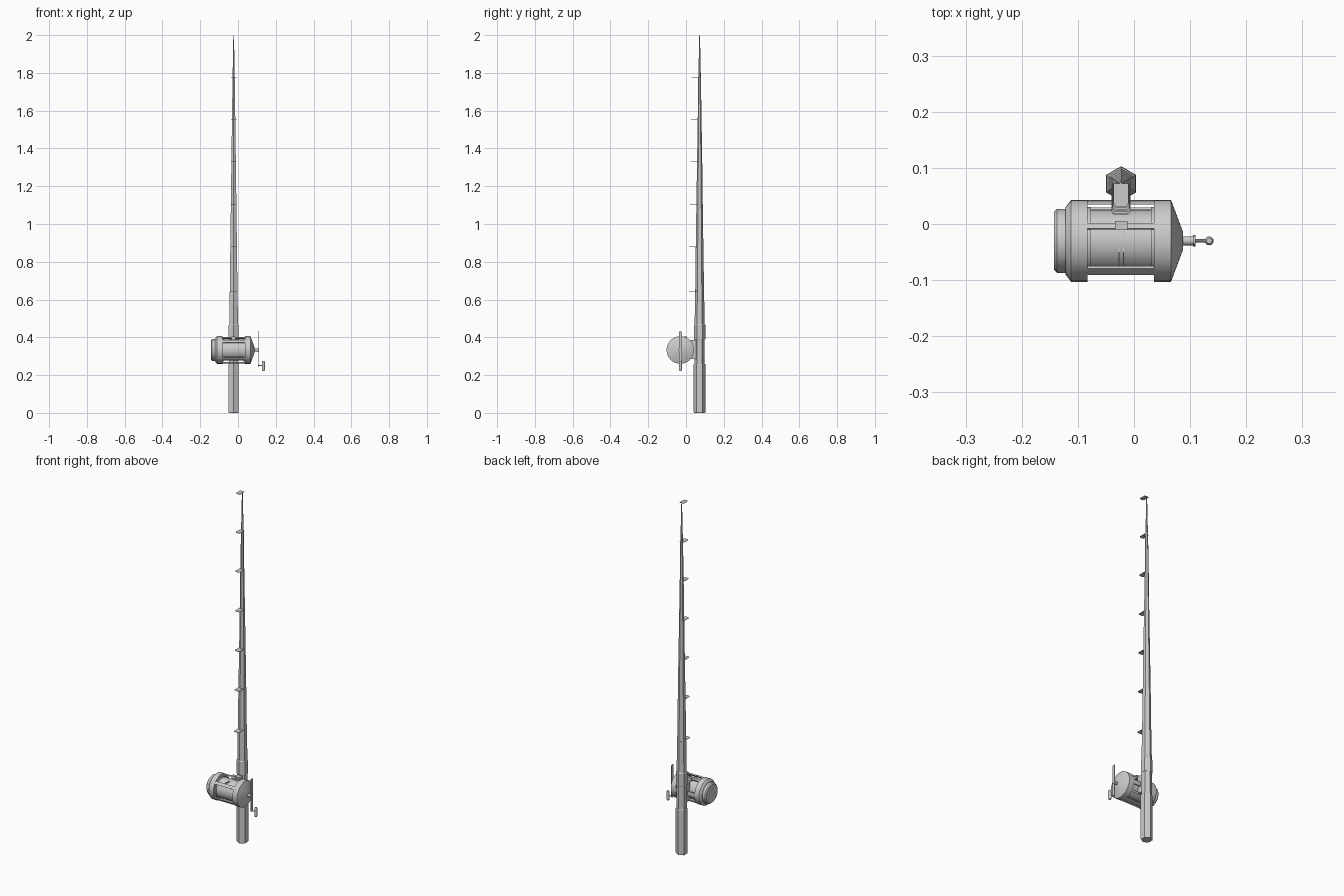
import bpy, bmesh
from math import sin, cos, pi, radians
from mathutils import Matrix

if "Cube" in bpy.data.objects:
    bpy.data.objects.remove(bpy.data.objects["Cube"])

RX, RY = -0.023, 0.072       # rod axis
CY, CZ = -0.030, 0.333       # reel axis (along x)

def finish(name, bm, smooth=False):
    bmesh.ops.recalc_face_normals(bm, faces=bm.faces)
    me = bpy.data.meshes.new(name)
    bm.to_mesh(me)
    bm.free()
    ob = bpy.data.objects.new(name, me)
    bpy.context.collection.objects.link(ob)
    if smooth:
        bpy.ops.object.select_all(action='DESELECT')
        ob.select_set(True)
        bpy.context.view_layer.objects.active = ob
        bpy.ops.object.shade_smooth_by_angle(angle=radians(25))
    return ob

def lathe(name, prof, axis, origin, n, closed=False, smooth=False, phase=0.0):
    """Revolve (position, radius) points about x or z."""
    bm = bmesh.new()
    rings = []
    for p, r in prof:
        ring = []
        for i in range(n):
            a = 2 * pi * i / n + phase
            c, s = r * cos(a), r * sin(a)
            co = (p, c, s) if axis == 'x' else (c, s, p)
            ring.append(bm.verts.new([co[k] + origin[k] for k in range(3)]))
        rings.append(ring)
    pairs = list(zip(rings, rings[1:]))
    if closed:
        pairs.append((rings[-1], rings[0]))
    else:
        bm.faces.new(rings[0])
        bm.faces.new(rings[-1])
    for a, b in pairs:
        for i in range(n):
            j = (i + 1) % n
            bm.faces.new((a[i], a[j], b[j], b[i]))
    return finish(name, bm, smooth)

def box(name, lo, hi):
    bm = bmesh.new()
    mid = [(a + b) / 2 for a, b in zip(lo, hi)]
    size = [b - a for a, b in zip(lo, hi)]
    bmesh.ops.create_cube(bm, size=1, matrix=Matrix.Translation(mid) @ Matrix.Diagonal((*size, 1)))
    return finish(name, bm)

def rod_part(name, prof):
    return lathe(name, prof, 'z', (RX, RY, 0), 6, phase=pi / 6)

def reel_part(name, prof, n=32, dy=0, dz=0, **kw):
    return lathe(name, prof, 'x', (0, CY + dy, CZ + dz), n, smooth=True, **kw)

# Hexagonal grip, reel seat and collar
rod_part("grip", [(0, 0.029), (0.004, 0.031), (0.256, 0.031), (0.26, 0.029)])
rod_part("reel_seat", [(0.255, 0.027), (0.395, 0.027)])
rod_part("collar", [(0.388, 0.028), (0.392, 0.030), (0.465, 0.030), (0.47, 0.027)])

# Telescoping rod sections, each with a flat line guide at its top
joints = [0.465, 0.645, 0.88, 1.105, 1.33, 1.555, 1.777, 1.999]
for i in range(7):
    z0, z1 = joints[i], joints[i + 1]
    r0 = 0.0265 - 0.0033 * i
    r1 = r0 - 0.0027 if i < 6 else 0.002
    rod_part(f"rod_section_{i + 1}", [(z0 - 0.005, r0), (z1, r1)])
    w, tip = 0.017 - 0.0006 * i, 0.016 + 0.0025 * i
    bm = bmesh.new()
    outline = [(-w, RY), (w, RY), (w, tip + 0.006), (w - 0.005, tip),
               (-w + 0.005, tip), (-w, tip + 0.006)]
    f = bm.faces.new([bm.verts.new((RX + x, y, z1 - 0.002)) for x, y in outline])
    ext = bmesh.ops.extrude_face_region(bm, geom=[f])
    bmesh.ops.translate(bm, vec=(0, 0, 0.002),
                        verts=[v for v in ext["geom"] if isinstance(v, bmesh.types.BMVert)])
    finish(f"line_guide_{i + 1}", bm)

# Reel housing: left cap and right cone
reel_part("reel_left_cap", [(-0.143, 0.051), (-0.137, 0.057), (-0.122, 0.057), (-0.122, 0.060),
                            (-0.112, 0.073), (-0.083, 0.073)])
reel_part("reel_right_cap", [(0.036, 0.073), (0.066, 0.073), (0.087, 0.017)])

# Spool inside the cage
reel_part("spool", [(-0.084, 0.060), (-0.077, 0.060), (-0.077, 0.056), (0.030, 0.056),
                    (0.030, 0.060), (0.037, 0.060)])

# Cage bars: curved strips following the housing
def cage_bar(name, centre, width):
    bm = bmesh.new()
    steps = max(1, round(width / 10))
    cols = []
    for i in range(steps + 1):
        a = radians(centre - width / 2 + width * i / steps)
        cols.append([bm.verts.new((x, CY + r * cos(a), CZ + r * sin(a)))
                     for x, r in ((-0.085, 0.066), (-0.085, 0.0725), (0.038, 0.0725), (0.038, 0.066))])
    for a, b in zip(cols, cols[1:]):
        for k in range(4):
            m = (k + 1) % 4
            bm.faces.new((a[k], a[m], b[m], b[k]))
    bm.faces.new(cols[0])
    bm.faces.new(cols[-1])
    finish(name, bm)

for i, (a, w) in enumerate([(0, 20), (68, 8), (140, 14), (220, 14), (270, 30), (320, 10)]):
    cage_bar(f"cage_bar_{i + 1}", a, w)

# Line carriage on the top bar and the line running down to the spool
box("line_carriage", (-0.034, -0.011, 0.385), (-0.012, 0.005, 0.405))
for i, x in enumerate((-0.027, -0.019)):
    box(f"line_strand_{i + 1}", (x - 0.001, -0.076, 0.386), (x + 0.001, -0.008, 0.388))

# Foot joining reel to rod
box("reel_foot", (-0.038, 0.018, 0.285), (-0.008, 0.062, 0.385))

# Crank: axle, arm, knob stem and knob
reel_part("crank_axle", [(0.085, 0.008), (0.105, 0.008), (0.105, 0.010), (0.110, 0.010)], 16)
bm = bmesh.new()
ends = []
for z, up in ((0.425, 1), (0.252, -1)):
    for k in range(7):
        a = pi * k / 6
        ends.append((CY + up * 0.008 * cos(a), z + up * 0.008 * sin(a)))
f = bm.faces.new([bm.verts.new((0.1055, y, z)) for y, z in ends])
ext = bmesh.ops.extrude_face_region(bm, geom=[f])
bmesh.ops.translate(bm, vec=(0.004, 0, 0),
                    verts=[v for v in ext["geom"] if isinstance(v, bmesh.types.BMVert)])
finish("crank_arm", bm)
reel_part("knob_stem", [(0.108, 0.003), (0.133, 0.003)], 10, dz=0.250 - CZ)
lathe("crank_knob", [(0.222, 0.005), (0.228, 0.008), (0.270, 0.008), (0.276, 0.005)],
      'z', (0.134, CY, 0), 12, smooth=True)
